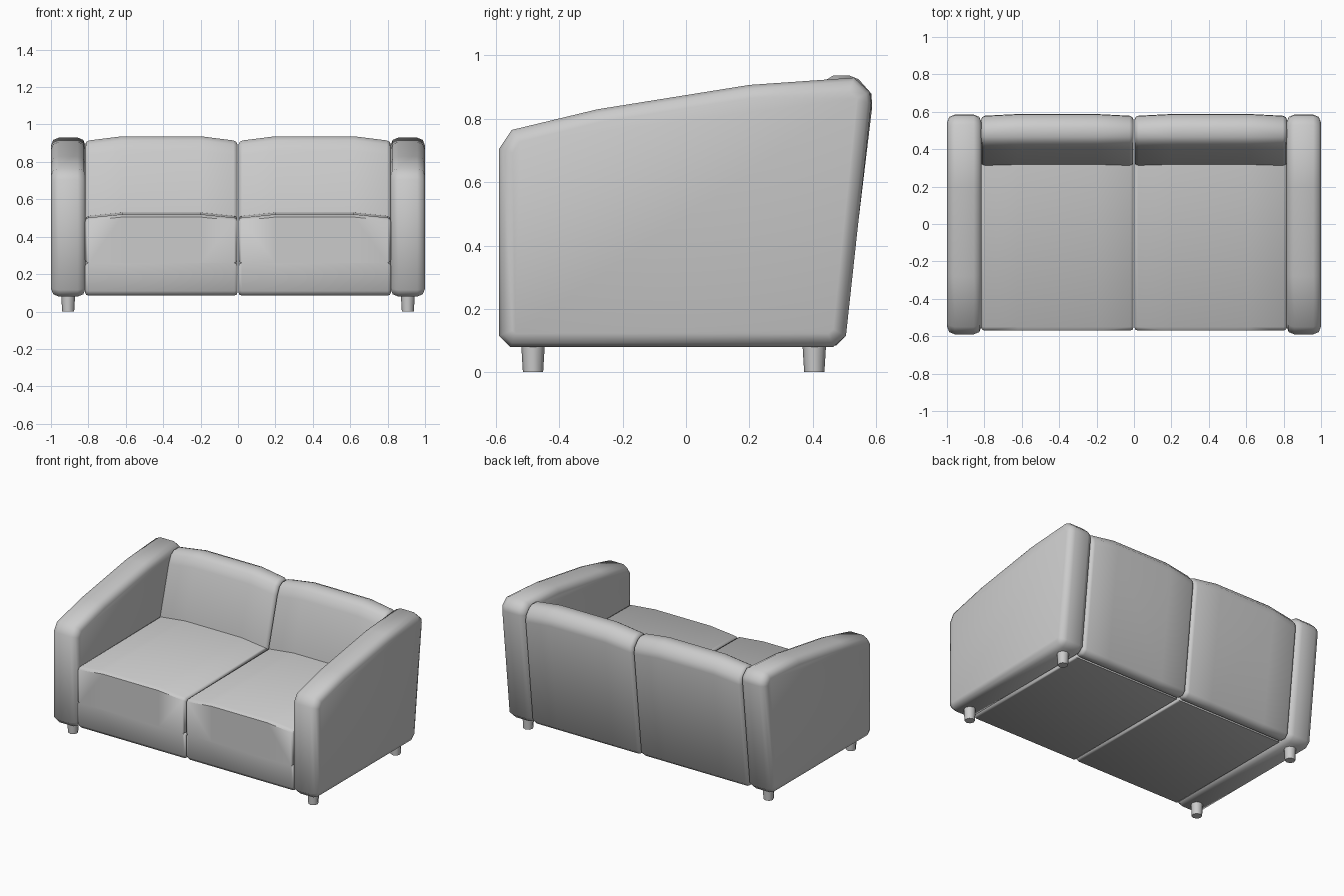
import bpy, bmesh, math

old = bpy.data.objects.get("Cube")
if old:
    bpy.data.objects.remove(old, do_unlink=True)

fabric = bpy.data.materials.new("grey fabric")
fabric.use_nodes = True
GREY = (0.6, 0.6, 0.6, 1)
fabric.diffuse_color = GREY
fabric.node_tree.nodes["Principled BSDF"].inputs["Base Color"].default_value = GREY


def finish(bm, name, angle=50):
    bmesh.ops.recalc_face_normals(bm, faces=bm.faces)
    mesh = bpy.data.meshes.new(name)
    bm.to_mesh(mesh)
    bm.free()
    mesh.materials.append(fabric)
    obj = bpy.data.objects.new(name, mesh)
    bpy.context.collection.objects.link(obj)
    bpy.ops.object.select_all(action='DESELECT')
    obj.select_set(True)
    bpy.context.view_layer.objects.active = obj
    bpy.ops.object.shade_smooth_by_angle(angle=math.radians(angle))
    return obj


def padded_slab(name, profile, stations, bevel, crown=None, mirror=1):
    """Sweep a (y, z) profile across x stations and round both end rims."""
    bm = bmesh.new()
    last = len(stations) - 1
    rings = []
    for i, x in enumerate(stations):
        ring = []
        for y, z in profile:
            if crown and i in (0, last):
                y, z = crown(y, z)
            ring.append(bm.verts.new((x * mirror, y, z)))
        rings.append(ring)
    n = len(profile)
    for a, b in zip(rings, rings[1:]):
        for k in range(n):
            bm.faces.new((a[k], a[(k + 1) % n], b[(k + 1) % n], b[k]))
    caps = [bm.faces.new(rings[0]), bm.faces.new(rings[-1])]
    bmesh.ops.recalc_face_normals(bm, faces=bm.faces)
    rim = list({e for f in caps for e in f.edges})
    bmesh.ops.bevel(bm, geom=rim, offset=bevel, segments=2, profile=0.5, affect='EDGES')
    return finish(bm, name)


# Side profiles as (y, z)
arm = [(-.59, .115), (-.555, .08), (.465, .08), (.505, .115), (.585, .85), (.58, .885),
       (.53, .93), (.2, .907), (-.28, .83), (-.55, .765), (-.59, .705)]
base = [(-.57, .11), (-.55, .085), (.42, .085), (.42, .26), (-.57, .26)]
cushion = [(-.57, .26), (.4, .26), (.4, .53), (-.55, .52), (-.57, .505)]
back = [(.42, .1), (.435, .085), (.475, .085), (.5, .11), (.588, .84), (.585, .88), (.545, .925),
        (.515, .937), (.465, .937), (.43, .915), (.405, .86), (.31, .5), (.31, .3)]


# End stations sink a little, giving the cushions their crowned middle
def seat_crown(y, z):
    return y, z - .02 if z > .4 else z


def back_crown(y, z):
    return (y - .01 if y > .5 and z > .3 else y), (z - .025 if z > .8 else z)


for side, label in ((1, "left"), (-1, "right")):
    padded_slab(label + "_arm", arm, (.815, 1.0), .042, mirror=side)
    padded_slab(label + "_base", base, (.002, .818), .018, mirror=side)
    spans = (.002, .2, .62, .818)
    padded_slab(label + "_seat_cushion", cushion, spans, .018, seat_crown, side)
    padded_slab(label + "_backrest", back, spans, .022, back_crown, side)

    # Tapered feet
    for y, place in ((-.483, "front"), (.405, "rear")):
        bm = bmesh.new()
        bmesh.ops.create_cone(bm, cap_ends=True, segments=8, radius1=.032, radius2=.038, depth=.1)
        bmesh.ops.translate(bm, verts=bm.verts, vec=(side * .908, y, .05))
        finish(bm, label + "_" + place + "_foot")
